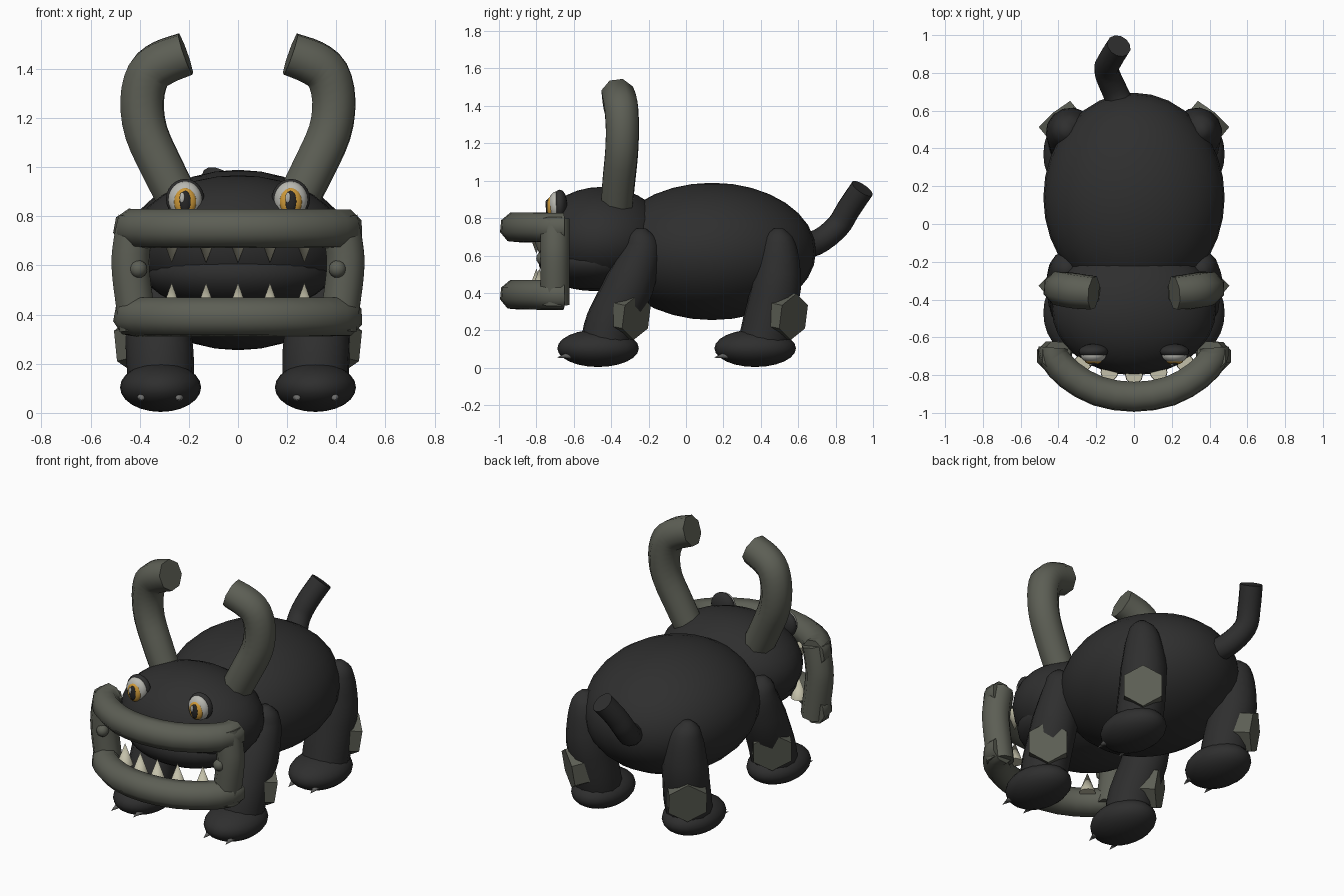
import bpy, bmesh, math
from mathutils import Vector, Matrix

if "Cube" in bpy.data.objects:
    bpy.data.objects.remove(bpy.data.objects["Cube"])


def material(name, rgb):
    m = bpy.data.materials.new(name)
    m.diffuse_color = (*rgb, 1)
    m.use_nodes = True
    m.node_tree.nodes["Principled BSDF"].inputs["Base Color"].default_value = m.diffuse_color
    return m


HIDE = material("black hide", (0.028, 0.028, 0.028))
BONE = material("olive grey horn", (0.108, 0.113, 0.09))
TOOTH = material("ivory tooth", (0.55, 0.53, 0.40))
GOLD = material("gold iris", (0.62, 0.32, 0.04))
WHITE = material("eye white", (0.48, 0.48, 0.44))
PUPIL = material("pupil black", (0.02, 0.02, 0.02))
CLAW = material("claw grey", (0.16, 0.16, 0.155))


def finish(bm, name, mat, angle=60):
    """Turn a bmesh into an object, smooth except across sharp edges."""
    bmesh.ops.recalc_face_normals(bm, faces=bm.faces)
    for f in bm.faces:
        f.smooth = angle > 0
    for e in bm.edges:
        if len(e.link_faces) == 2 and e.calc_face_angle() > math.radians(angle):
            e.smooth = False
    me = bpy.data.meshes.new(name)
    bm.to_mesh(me)
    bm.free()
    me.materials.append(mat)
    ob = bpy.data.objects.new(name, me)
    bpy.context.collection.objects.link(ob)
    return ob


def ellipsoid(name, centre, semi, mat, seg=32, rings=16):
    bm = bmesh.new()
    bmesh.ops.create_uvsphere(bm, u_segments=seg, v_segments=rings, radius=1)
    bmesh.ops.scale(bm, vec=semi, verts=bm.verts)
    bmesh.ops.translate(bm, vec=centre, verts=bm.verts)
    return finish(bm, name, mat)


def cone(name, base, tip, r1, mat, r2=0.0, seg=12, angle=60):
    """Cone or prism from base to tip."""
    base, tip = Vector(base), Vector(tip)
    d = tip - base
    rot = d.to_track_quat('Z', 'Y').to_matrix().to_4x4()
    bm = bmesh.new()
    bmesh.ops.create_cone(bm, cap_ends=True, segments=seg, radius1=r1, radius2=r2,
                          depth=d.length, matrix=Matrix.Translation((base + tip) / 2) @ rot)
    return finish(bm, name, mat, angle)


def tube(name, pts, radii, mat, sides=8, steps=4):
    """Capped tube swept along a smooth path, with a radius at each point."""
    P = [Vector(p) for p in pts]
    E = [2 * P[0] - P[1]] + P + [2 * P[-1] - P[-2]]
    path, rad = [], []
    for i in range(len(P) - 1):
        a, b, c, d = E[i:i + 4]
        for k in range(steps):
            t = k / steps
            path.append(0.5 * (2 * b + (c - a) * t + (2 * a - 5 * b + 4 * c - d) * t * t
                               + (3 * b - a - 3 * c + d) * t ** 3))
            rad.append(radii[i] * (1 - t) + radii[i + 1] * t)
    path.append(P[-1])
    rad.append(radii[-1])
    bm = bmesh.new()
    rings, n = [], None
    for i, p in enumerate(path):
        tan = (path[min(i + 1, len(path) - 1)] - path[max(i - 1, 0)]).normalized()
        if n is None:
            n = tan.orthogonal().normalized()
        n = (n - tan * n.dot(tan)).normalized()
        b = tan.cross(n)
        ring = []
        for k in range(sides):
            a = 2 * math.pi * (k + 0.5) / sides
            ring.append(bm.verts.new(p + (n * math.cos(a) + b * math.sin(a)) * rad[i]))
        rings.append(ring)
    for r, s in zip(rings, rings[1:]):
        for k in range(sides):
            j = (k + 1) % sides
            bm.faces.new((r[k], r[j], s[j], s[k]))
    bm.faces.new(rings[0])
    bm.faces.new(rings[-1])
    return finish(bm, name, mat)


# Body, head and lower jaw
ellipsoid("body", (0, 0.14, 0.622), (0.48, 0.555, 0.367), HIDE)
ellipsoid("head", (0, -0.45, 0.69), (0.435, 0.35, 0.277), HIDE)
ellipsoid("lower_jaw", (0, -0.49, 0.57), (0.38, 0.30, 0.16), HIDE)

# Tail
tube("tail", [(-0.05, 0.58, 0.65), (-0.10, 0.70, 0.67), (-0.145, 0.81, 0.755),
              (-0.125, 0.87, 0.85), (-0.08, 0.943, 0.958)],
     [0.075, 0.068, 0.066, 0.066, 0.066], HIDE, sides=12)

# Lips: two bowed tubes in front of the head
half = [(0.425, -0.655), (0.42, -0.71), (0.34, -0.80), (0.19, -0.885)]
arc = half + [(0, -0.915)] + [(-x, y) for x, y in reversed(half)]
for label, z in (("upper", 0.75), ("lower", 0.39)):
    tube(label + "_lip", [(x, y, z) for x, y in arc], [0.083] * len(arc), BONE, steps=2)

for s, side in ((1, "right"), (-1, "left")):
    # Mouth corner tube and its stud
    tube(side + "_mouth_corner", [(s * 0.41, -0.70, 0.79), (s * 0.432, -0.70, 0.68),
                                  (s * 0.436, -0.70, 0.57), (s * 0.405, -0.70, 0.34)],
         [0.083] * 4, BONE)
    ellipsoid(side + "_stud", (s * 0.405, -0.765, 0.585), (0.036,) * 3, BONE, 12, 8)

    # Horn, curling inward at the tip
    tube(side + "_horn", [(s * 0.24, -0.37, 0.86), (s * 0.305, -0.36, 0.99),
                          (s * 0.373, -0.345, 1.14), (s * 0.39, -0.34, 1.27),
                          (s * 0.365, -0.345, 1.375), (s * 0.305, -0.355, 1.425),
                          (s * 0.213, -0.365, 1.46)],
         [0.09, 0.092, 0.093, 0.094, 0.096, 0.096, 0.092], BONE, steps=3)

    # Eye: lid, white, iris, pupil and glint stacked toward the front
    ex = s * 0.215
    ellipsoid(side + "_eyelid", (ex, -0.675, 0.87), (0.078, 0.04, 0.082), HIDE, 20, 12)
    ellipsoid(side + "_eye_white", (ex, -0.695, 0.868), (0.068, 0.042, 0.074), WHITE, 20, 12)
    ellipsoid(side + "_iris", (ex, -0.722, 0.86), (0.046, 0.023, 0.056), GOLD, 20, 12)
    ellipsoid(side + "_pupil", (ex, -0.737, 0.86), (0.024, 0.013, 0.044), PUPIL, 16, 10)
    ellipsoid(side + "_glint", (ex - 0.012, -0.746, 0.876), (0.011, 0.006, 0.022), WHITE, 10, 8)

    # Legs, feet, knee guards and claws
    for label, top, mid, low in (("front", -0.24, -0.30, -0.47), ("rear", 0.495, 0.485, 0.37)):
        n = side + "_" + label
        tube(n + "_leg", [(s * 0.355, top, 0.745), (s * 0.355, top, 0.70),
                          (s * 0.345, top, 0.62), (s * 0.335, mid, 0.45),
                          (s * 0.318, low + 0.07, 0.24), (s * 0.315, low + 0.04, 0.12)],
             [0.025, 0.075, 0.105, 0.133, 0.138, 0.135], HIDE, sides=14, steps=3)
        ellipsoid(n + "_foot", (s * 0.315, low, 0.104), (0.165, 0.218, 0.1), HIDE, 24, 12)
        c = Vector((s * 0.415, low + 0.205, 0.272))
        cone(n + "_knee_guard", c - Vector((s * 0.12, 0.145, -0.03)), c, 0.125, BONE,
             r2=0.125, seg=6, angle=0)
        for k, dx in enumerate((-0.075, 0.075)):
            x = s * 0.315 + dx
            cone(f"{n}_claw_{k}", (x, low - 0.14, 0.07), (x * 1.02, low - 0.222, 0.054),
                 0.022, CLAW, seg=10)

# Teeth
for i, x in enumerate((-0.27, -0.13, 0, 0.13, 0.27)):
    y = -0.80 + 0.9 * x * x
    cone(f"upper_tooth_{i}", (x, y, 0.73), (x, y, 0.61), 0.045, TOOTH)
    cone(f"lower_tooth_{i}", (x, y, 0.40), (x, y, 0.53), 0.047, TOOTH)
